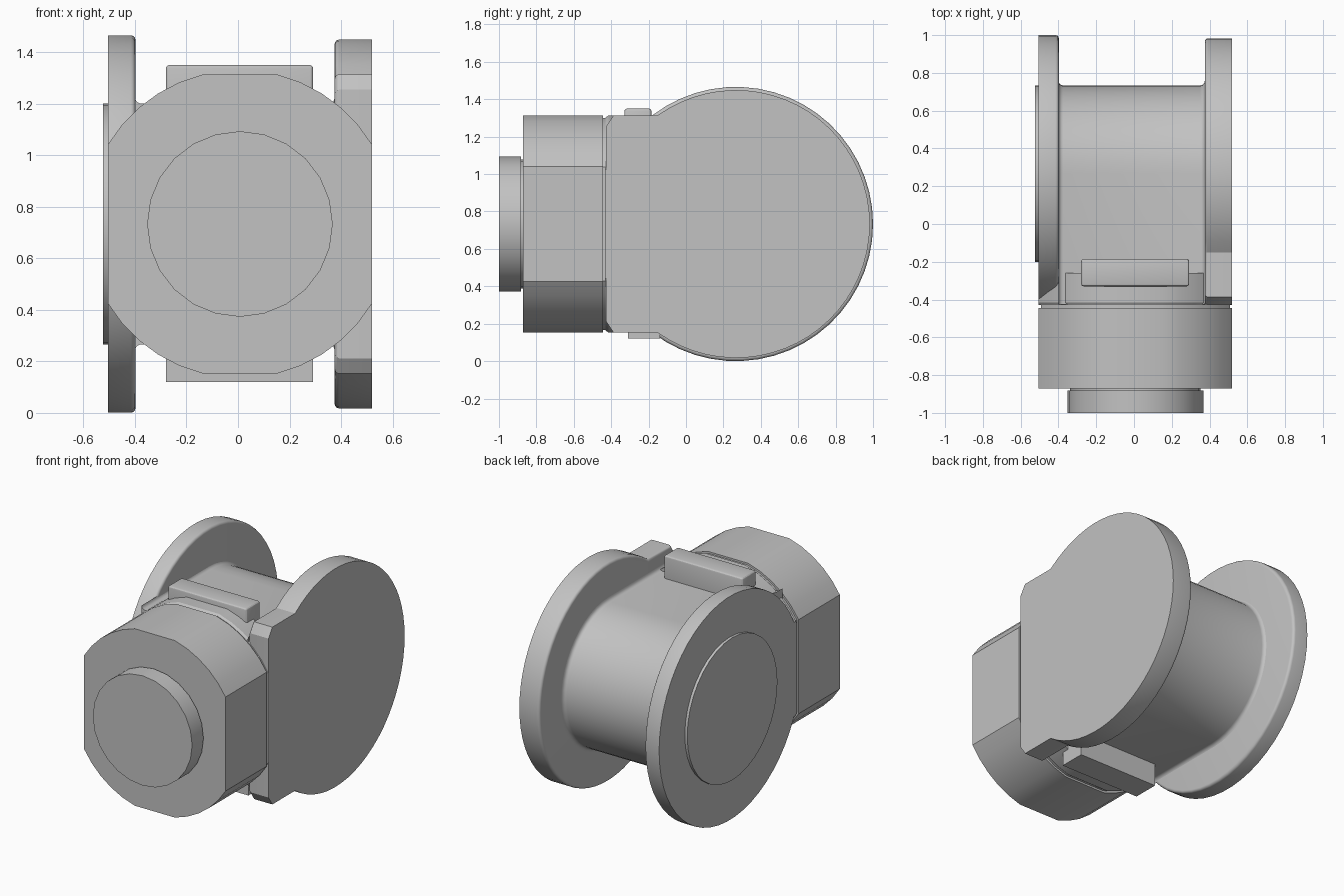
import bpy, bmesh
from math import pi, sin, cos, acos, asin, radians

cube = bpy.data.objects.get("Cube")
if cube:
    bpy.data.objects.remove(cube, do_unlink=True)

grey = bpy.data.materials.new("plain grey")
grey.use_nodes = True
COLOUR = (0.54, 0.54, 0.54, 1)
grey.diffuse_color = COLOUR
grey.node_tree.nodes["Principled BSDF"].inputs["Base Color"].default_value = COLOUR

CX, CY, CZ = 0.0075, 0.267, 0.733   # spindle axis x, drum axis y, common height
FRONT = -0.427                      # front edge of the flanges


def arc(r, a, b, n, cu=0, cv=0):
    return [(cu + r * cos(a + (b - a) * i / n), cv + r * sin(a + (b - a) * i / n))
            for i in range(n + 1)]


def finish(name, bm):
    bmesh.ops.recalc_face_normals(bm, faces=bm.faces)
    mesh = bpy.data.meshes.new(name)
    bm.to_mesh(mesh)
    bm.free()
    mesh.materials.append(grey)
    obj = bpy.data.objects.new(name, mesh)
    bpy.context.collection.objects.link(obj)
    bpy.ops.object.select_all(action='DESELECT')
    obj.select_set(True)
    bpy.context.view_layer.objects.active = obj
    bpy.ops.object.shade_smooth_by_angle(angle=radians(25))
    return obj


def loft(name, axis, sections):
    """Skin matching 2D outlines placed along x (outline y, z) or y (outline x, z)."""
    bm = bmesh.new()
    rings = []
    for pos, outline in sections:
        rings.append([bm.verts.new((pos, u, v) if axis == 'x' else (u, pos, v))
                      for u, v in outline])
    n = len(rings[0])
    for a, b in zip(rings, rings[1:]):
        for i in range(n):
            j = (i + 1) % n
            bm.faces.new((a[i], a[j], b[j], b[i]))
    bm.faces.new(rings[0])
    bm.faces.new(rings[-1])
    return finish(name, bm)


def block(name, lo, hi, bevel=0):
    bm = bmesh.new()
    bmesh.ops.create_cube(bm, size=1)
    for v in bm.verts:
        v.co = [(a + b) / 2 + c * (b - a) for a, b, c in zip(lo, hi, v.co)]
    if bevel:
        bmesh.ops.bevel(bm, geom=bm.edges[:], offset=bevel, segments=3,
                        profile=0.5, affect='EDGES')
    return finish(name, bm)


def circle(r, cu, n):
    return arc(r, 0, 2 * pi, n, cu, CZ)[:-1]


# Round outline with flats on all four sides
def flatted(r, half_w=0.5125, half_h=0.58):
    a, b = acos(half_w / r), asin(min(half_h / r, 1))
    quarter = arc(r, a, b, 5)
    half = quarter + [(-u, v) for u, v in reversed(quarter)]
    full = half + [(-u, -v) for u, v in half]
    return [(CX + u, CZ + v) for u, v in full]


# Disc outline cut straight at the front
def cut_disc(r, inset=0):
    t = acos((FRONT + inset - CY) / r)
    return arc(r, -t, t, 48, CY, CZ)


# Disc outline with a square, chamfered front part
def plate(inset=0):
    r, h, f = 0.716 - inset, 0.581 - inset, FRONT + inset
    t = pi - asin(h / r)
    lower = [(f, CZ - h + 0.06), (f + 0.04, CZ - h)]
    upper = [(u, 2 * CZ - v) for u, v in reversed(lower)]
    return lower + arc(r, -t, t, 44, CY, CZ) + upper


# Drum outline: half round at the back, running straight to the front
def drum(r):
    return [(FRONT, CZ - r)] + arc(r, -pi / 2, pi / 2, 24, CY, CZ) + [(FRONT, CZ + r)]


# Front block, groove behind it, and neck
loft("front_block", 'y', [(-0.872, flatted(0.598)), (-0.445, flatted(0.598))])
loft("groove_core", 'y', [(y, flatted(0.585, 0.5, 0.568)) for y in (-0.46, -0.41)])
loft("neck", 'y', [(-0.43, flatted(0.588, 0.5125, 0.57)),
                   (-0.415, flatted(0.598)), (-0.26, flatted(0.598))])

# Spindle with a thin undercut
loft("spindle", 'y', [(-1.0, circle(0.36, CX, 24)), (-0.882, circle(0.36, CX, 24))])
loft("spindle_neck", 'y', [(-0.89, circle(0.345, CX, 24)), (-0.86, circle(0.345, CX, 24))])

# Drum with filleted ends
FILLET, R = 0.025, 0.467
steps = [i * pi / 8 for i in range(5)]
left = [(-0.4 + FILLET * (1 - cos(a)), R + FILLET * (1 - sin(a))) for a in steps]
right = [(0.375 - FILLET * (1 - cos(a)), R + FILLET * (1 - sin(a))) for a in reversed(steps)]
loft("drum", 'x', [(x, drum(r)) for x, r in left + right])

# Flanges, rounded on their inner rims
B = 0.018
curve = [(B * (1 - cos(a)), B * (1 - sin(a))) for a in steps]
loft("right_flange", 'x', [(-0.505, cut_disc(0.733))]
     + [(-0.398 - d, cut_disc(0.733 - i, i)) for i, d in [(c[0], c[1]) for c in curve]])
loft("left_flange", 'x', [(0.52, plate())]
     + [(0.375 + d, plate(i)) for i, d in curve])
loft("right_cover", 'x', [(-0.523, circle(0.467, CY, 36)), (-0.5, circle(0.467, CY, 36))])

# Pads above and below the neck
block("top_pad", (-0.28, -0.33, 1.1), (0.292, -0.185, 1.35), 0.014)
block("bottom_pad", (-0.28, -0.31, 0.12), (0.292, -0.14, 0.4))
